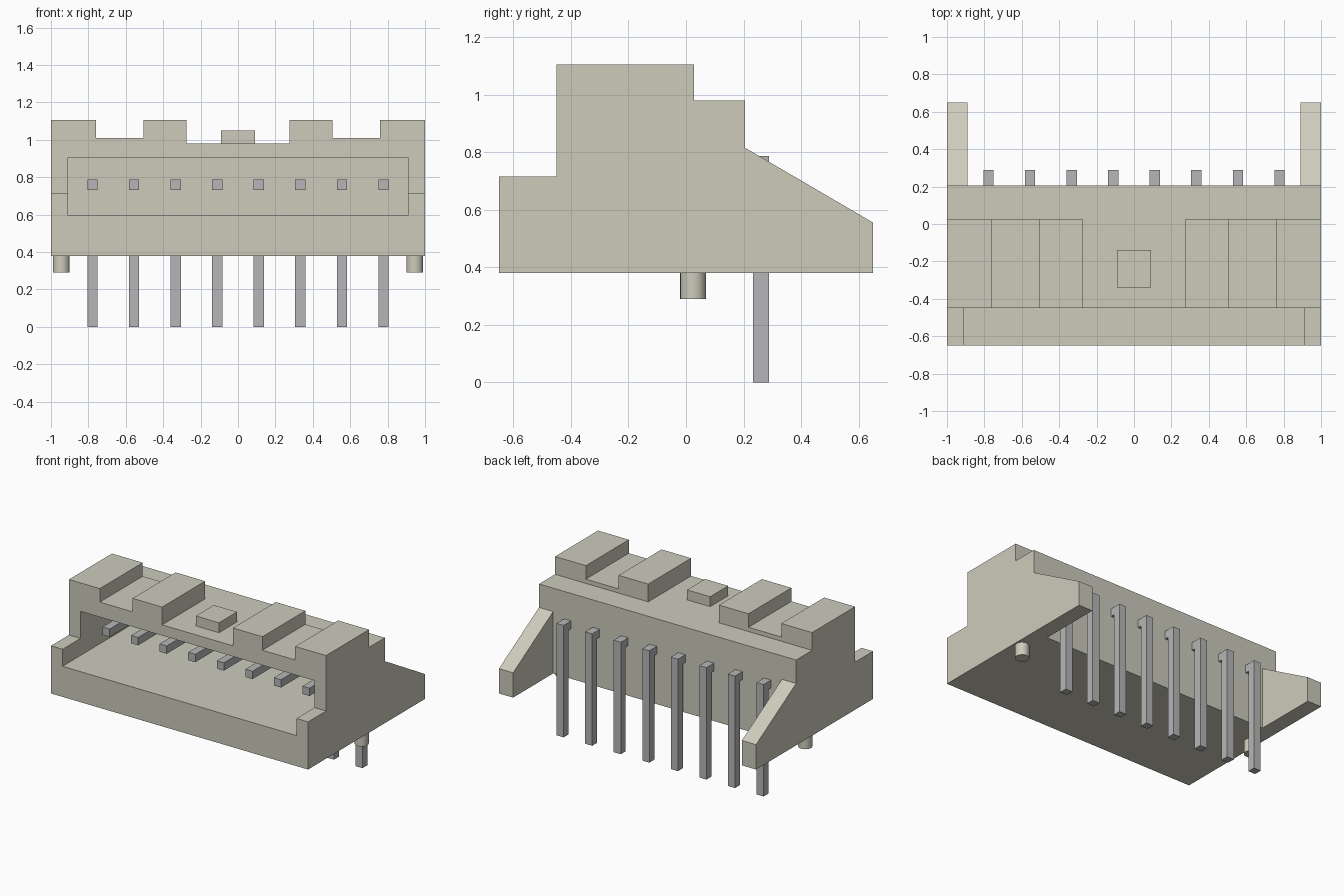
import bpy, bmesh
from mathutils import Vector

cube = bpy.data.objects.get("Cube")
if cube:
    bpy.data.objects.remove(cube, do_unlink=True)


def material(name, rgb):
    m = bpy.data.materials.new(name)
    m.use_nodes = True
    m.diffuse_color = (*rgb, 1)
    m.node_tree.nodes["Principled BSDF"].inputs["Base Color"].default_value = (*rgb, 1)
    return m


BEIGE = material("beige plastic", (0.61, 0.60, 0.50))
METAL = material("grey metal", (0.47, 0.47, 0.48))


def prism(name, profile, axis, start, end, mat=BEIGE):
    """Extrude a flat profile along x (profile is y, z) or y (profile is x, z)."""
    bm = bmesh.new()
    place = (lambda a, b: (start, a, b)) if axis == "x" else (lambda a, b: (a, start, b))
    face = bm.faces.new([bm.verts.new(place(a, b)) for a, b in profile])
    moved = bmesh.ops.extrude_face_region(bm, geom=[face])["geom"]
    shift = Vector((end - start, 0, 0) if axis == "x" else (0, end - start, 0))
    bmesh.ops.translate(bm, vec=shift, verts=[g for g in moved if isinstance(g, bmesh.types.BMVert)])
    bmesh.ops.recalc_face_normals(bm, faces=bm.faces)
    mesh = bpy.data.meshes.new(name)
    bm.to_mesh(mesh)
    bm.free()
    mesh.materials.append(mat)
    obj = bpy.data.objects.new(name, mesh)
    bpy.context.collection.objects.link(obj)
    return obj


def box(name, x0, x1, y0, y1, z0, z1):
    return prism(name, [(y0, z0), (y1, z0), (y1, z1), (y0, z1)], "x", x0, x1)


def combine(target, tool, operation):
    mod = target.modifiers.new(operation.lower(), "BOOLEAN")
    mod.operation, mod.solver, mod.object = operation, "EXACT", tool
    bpy.context.view_layer.objects.active = target
    bpy.ops.object.modifier_apply(modifier=mod.name)
    bpy.data.objects.remove(tool, do_unlink=True)


# Housing: stepped side profile with a wide socket opening to the front
BASE, BACK, FRONT = 0.38, 0.205, -0.65
housing = prism("housing", [(FRONT, BASE), (BACK, BASE), (BACK, 0.98), (-0.45, 0.98),
                            (-0.45, 0.715), (FRONT, 0.715)], "x", -1, 1)
combine(housing, box("socket_cutter", -0.91, 0.91, -0.8, 0.1, 0.595, 0.905), "DIFFERENCE")

# Notched ridges on top and sloping wings behind, one of each per side
for s in (-1, 1):
    steps = [(0.275, 0.95), (1, 0.95), (1, 1.105), (0.76, 1.105), (0.76, 1.01),
             (0.505, 1.01), (0.505, 1.105), (0.275, 1.105)]
    combine(housing, prism("ridge", [(s * x, z) for x, z in steps], "y", -0.45, 0.027), "UNION")
    wing = [(0.15, BASE), (0.65, BASE), (0.65, 0.555), (BACK, 0.815), (0.15, 0.815)]
    combine(housing, prism("wing", wing, "x", s * 0.89, s), "UNION")

# Small key bump in the middle of the roof
combine(housing, box("key_bump", -0.09, 0.09, -0.34, -0.14, 0.95, 1.05), "UNION")

# Merge coplanar faces left by the unions
bm = bmesh.new()
bm.from_mesh(housing.data)
bmesh.ops.remove_doubles(bm, verts=bm.verts, dist=0.0001)
bmesh.ops.dissolve_limit(bm, angle_limit=0.01, verts=bm.verts, edges=bm.edges)
bm.to_mesh(housing.data)
bm.free()

# Round locating pegs under the housing
for side, s in (("left", 1), ("right", -1)):
    bpy.ops.mesh.primitive_cylinder_add(vertices=32, radius=0.045, depth=0.1,
                                        location=(s * 0.945, 0.025, 0.34))
    peg = bpy.context.object
    peg.name = side + "_peg"
    peg.data.materials.append(BEIGE)
    bpy.ops.object.shade_smooth_by_angle()

# Row of eight right-angled contact pins
T, TOP, REAR = 0.055, 0.787, 0.288
elbow = [(REAR, 0), (REAR, TOP), (-0.355, TOP), (-0.355, TOP - T),
         (REAR - T, TOP - T), (REAR - T, 0)]
for i in range(8):
    x = (i - 3.5) * 0.2222
    prism(f"contact_pin_{i + 1}", elbow, "x", x - T / 2, x + T / 2, METAL)
